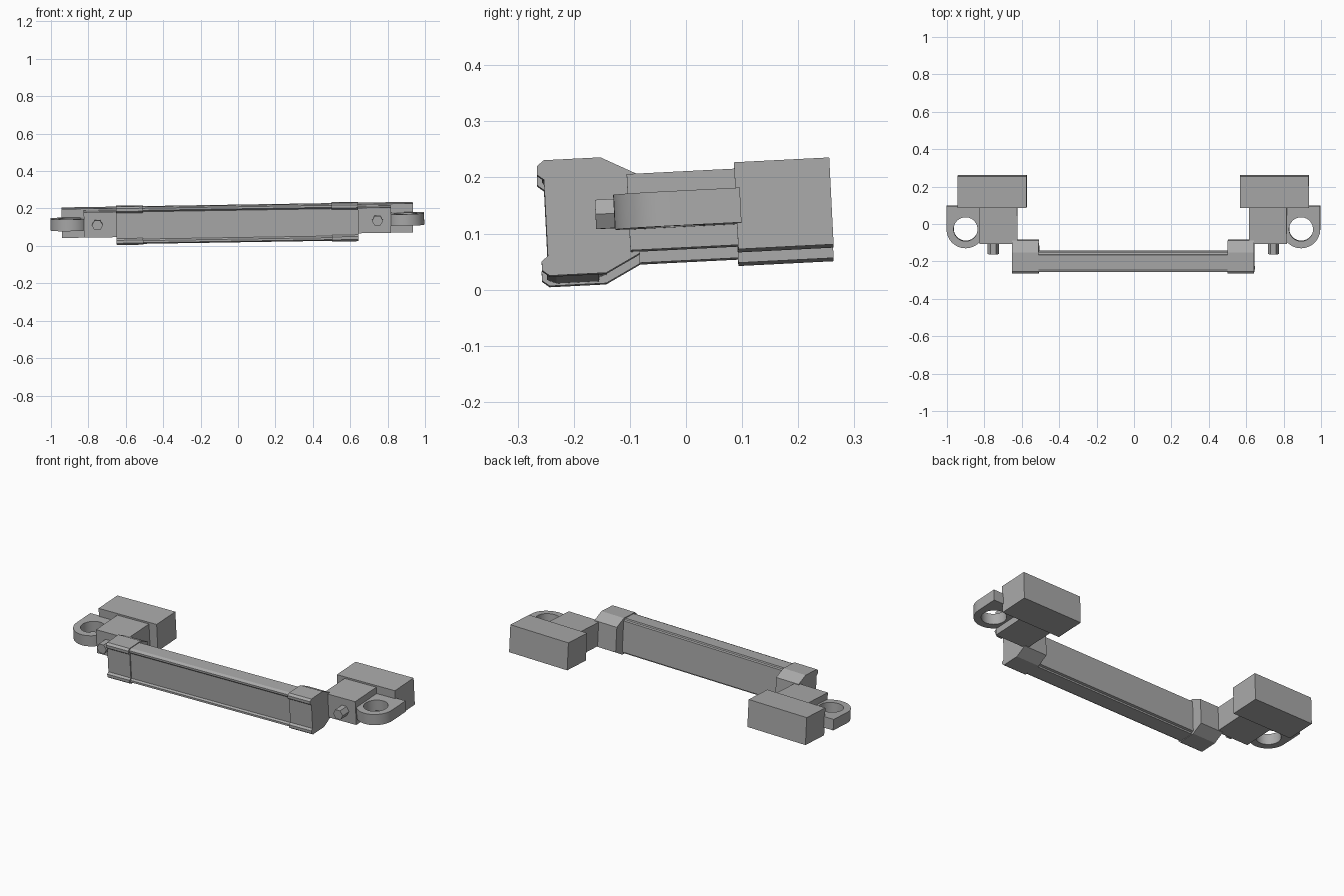
import bpy, bmesh, math
from mathutils import Matrix, Vector

if "Cube" in bpy.data.objects:
    bpy.data.objects.remove(bpy.data.objects["Cube"])

grey = bpy.data.materials.new("grey metal")
grey.use_nodes = True
colour = (0.4, 0.4, 0.4, 1)
grey.diffuse_color = colour
grey.node_tree.nodes["Principled BSDF"].inputs["Base Color"].default_value = colour

# The whole assembly sits slightly pitched and rolled
MID = 0.01
TILT = (Matrix.Translation((-0.003, 0, 0.12))
        @ Matrix.Rotation(math.radians(-0.92), 4, 'Y')
        @ Matrix.Rotation(math.radians(2.9), 4, 'X')
        @ Matrix.Translation((0, 0, MID)))


def finish(name, bm):
    bmesh.ops.recalc_face_normals(bm, faces=bm.faces[:])
    mesh = bpy.data.meshes.new(name)
    bm.to_mesh(mesh)
    bm.free()
    mesh.materials.append(grey)
    obj = bpy.data.objects.new(name, mesh)
    obj.matrix_world = TILT
    bpy.context.collection.objects.link(obj)
    return obj


def prism(name, start, end, outline, place):
    """Extrude a closed outline between two depths; place maps (a, b, depth) to a point."""
    bm = bmesh.new()
    ends = [[bm.verts.new(place(a, b, d)) for a, b in outline] for d in (start, end)]
    bm.faces.new(ends[0])
    bm.faces.new(ends[1])
    for i in range(len(outline)):
        j = (i + 1) % len(outline)
        bm.faces.new((ends[0][i], ends[0][j], ends[1][j], ends[1][i]))
    return finish(name, bm)


def along_x(a, b, d):
    return Vector((d, a, b))


def box(name, x0, x1, y0, y1, half):
    return prism(name, x0, x1, [(y0, -half), (y1, -half), (y1, half), (y0, half)], along_x)


def mirrored(half):
    """Close a (y, z) half profile by reflecting it in z."""
    return half + [(y, -z) for y, z in reversed(half)]


def lug(name, side):
    """Towing eye: a rounded tab with a round hole, made as matched inner and outer loops."""
    cx, cy, hole, outer, thick = 0.897, -0.026, 0.064, 0.102, 0.031
    back, inner = 0.098, 0.80
    steps = 48
    bm = bmesh.new()
    rings = []
    angles = [2 * math.pi * i / steps for i in range(steps)]
    for z in (-thick, thick):
        for is_outer in (False, True):
            ring = []
            for t in angles:
                c, s = math.cos(t), math.sin(t)
                x, y = cx + hole * c, cy + hole * s
                if is_outer:
                    x, y = cx + outer * c, cy + outer * s
                    if s >= 0:
                        # Square back half of the tab
                        k = 1 / max(abs(c), abs(s))
                        x = cx + outer * c * k
                        y = cy + (back - cy) * s * k
                    x = max(x, inner)
                ring.append(bm.verts.new((side * x, y, z)))
            rings.append(ring)
    low_in, low_out, top_in, top_out = rings
    for a, b in ((low_in, low_out), (low_out, top_out), (top_out, top_in), (top_in, low_in)):
        for i in range(steps):
            j = (i + 1) % steps
            bm.faces.new((a[i], a[j], b[j], b[i]))
    obj = finish(name, bm)
    bpy.context.view_layer.objects.active = obj
    obj.select_set(True)
    bpy.ops.object.shade_smooth_by_angle(angle=math.radians(30))
    obj.select_set(False)


# Main crossbar with front lips and stepped rear edges
beam = mirrored([(-0.243, 0.073), (-0.252, 0.081), (-0.252, 0.092), (-0.236, 0.099),
                 (-0.16, 0.099), (-0.158, 0.091), (-0.146, 0.088)])
prism("crossbar", -0.52, 0.52, beam, along_x)

# End cap profile with lips and a tapered rear
cap = mirrored([(-0.2495, 0.068), (-0.261, 0.077), (-0.261, 0.093), (-0.248, 0.103),
                (-0.147, 0.103), (-0.085, 0.071)])

for side, word in ((1, "left"), (-1, "right")):
    prism(word + "_end_cap", side * 0.505, side * 0.647, cap, along_x)
    box(word + "_mount", side * 0.62, side * 0.821, -0.102, 0.10, 0.068)
    box(word + "_rear_block", side * 0.571, side * 0.939, 0.09, 0.26, 0.0775)
    lug(word + "_towing_eye", side)
    # Hexagonal bolt on the mount front
    bolt = [(side * 0.749 + 0.03 * math.cos(i * math.pi / 3), 0.03 * math.sin(i * math.pi / 3))
            for i in range(6)]
    prism(word + "_bolt", -0.161, -0.09, bolt, lambda a, b, d: Vector((a, d, b)))
